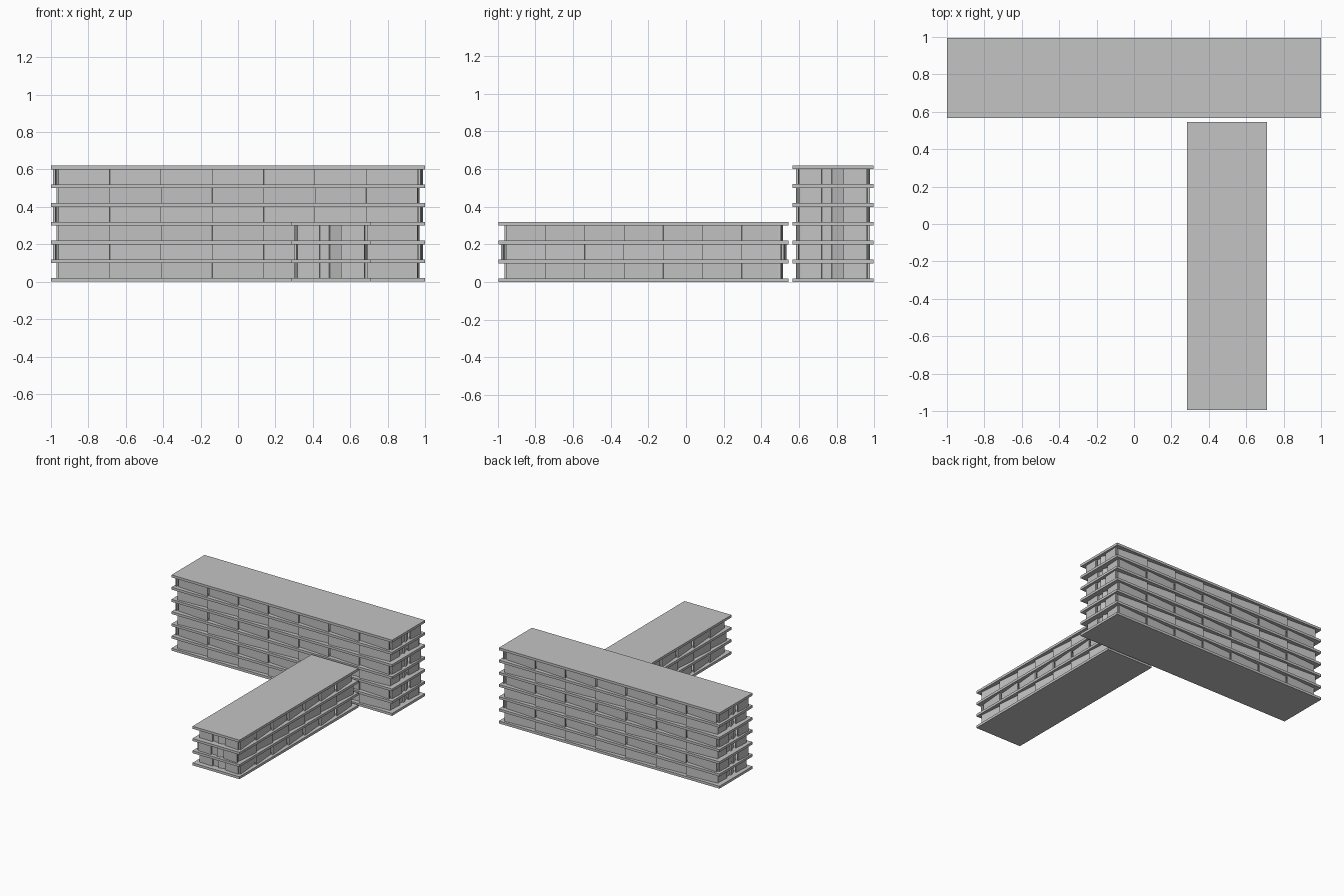
import bpy, bmesh, math
from mathutils import Vector, Matrix

cube = bpy.data.objects.get("Cube")
if cube:
    bpy.data.objects.remove(cube)

concrete = bpy.data.materials.new("light_grey")
concrete.use_nodes = True
grey = (0.55, 0.55, 0.55, 1)
concrete.diffuse_color = grey
concrete.node_tree.nodes["Principled BSDF"].inputs["Base Color"].default_value = grey

STOREY, SLAB, THICK = 0.1, 0.02, 0.012


def finish(bm, name, place):
    bmesh.ops.recalc_face_normals(bm, faces=bm.faces)
    mesh = bpy.data.meshes.new(name)
    bm.to_mesh(mesh)
    bm.free()
    mesh.materials.append(concrete)
    obj = bpy.data.objects.new(name, mesh)
    bpy.context.collection.objects.link(obj)
    obj.matrix_world = place


def box(bm, x, y, z, sx, sy, sz, angle=0):
    m = Matrix.Translation((x, y, z)) @ Matrix.Rotation(angle, 4, 'Z') @ Matrix.Diagonal((sx, sy, sz, 1))
    bmesh.ops.create_cube(bm, size=1, matrix=m)


def panel(bm, side, s0, d0, s1, d1, z):
    """Wall plate on one of four sides: s runs along the side, d is its outer distance."""
    t = Vector((math.cos(side * math.pi / 2), math.sin(side * math.pi / 2)))
    n = Vector((t.y, -t.x))
    a, b = t * s0 + n * d0, t * s1 + n * d1
    run = b - a
    mid = (a + b) / 2 + Vector((-run.y, run.x)).normalized() * THICK / 2
    box(bm, mid.x, mid.y, z, run.length, THICK, STOREY - SLAB, math.atan2(run.y, run.x))


def building(name, length, width, floors, place):
    # floor and roof slabs
    bm = bmesh.new()
    for i in range(floors + 1):
        box(bm, 0, 0, i * STOREY + SLAB / 2, length, width, SLAB)
    finish(bm, name + "_slabs", place)

    walls, ends = bmesh.new(), bmesh.new()
    half, count = length / 2 - 0.04, 7
    pitch = 2 * half / count
    for i in range(floors):
        z = i * STOREY + (STOREY + SLAB) / 2
        # sawtooth facade panels, reversed on every second storey
        near, far = width / 2 - 0.036, width / 2 - 0.018
        if i % 2 == 0:
            near, far = far, near
        for side in (0, 2):
            for k in range(count):
                s = -half + k * pitch
                panel(walls, side, s, near, s + pitch, far, z)
        # end walls with an angled entrance leaf
        d = length / 2 - (0.02 if i % 2 else 0.038)
        for side in (1, 3):
            panel(ends, side, -0.18, d - 0.005, -0.06, d, z)
            panel(ends, side, -0.06, d - 0.015, -0.005, d - 0.015, z)
            panel(ends, side, -0.005, d, 0.055, d - 0.022, z)
            panel(ends, side, 0.055, d, 0.18, d + 0.008, z)
    finish(walls, name + "_facade_panels", place)
    finish(ends, name + "_end_walls", place)


building("main_block", 2.0, 0.428, 6, Matrix.Translation((0, 0.781, 0)))
building("front_wing", 1.54, 0.426, 3,
         Matrix.Translation((0.497, -0.225, 0)) @ Matrix.Rotation(math.pi / 2, 4, 'Z'))
